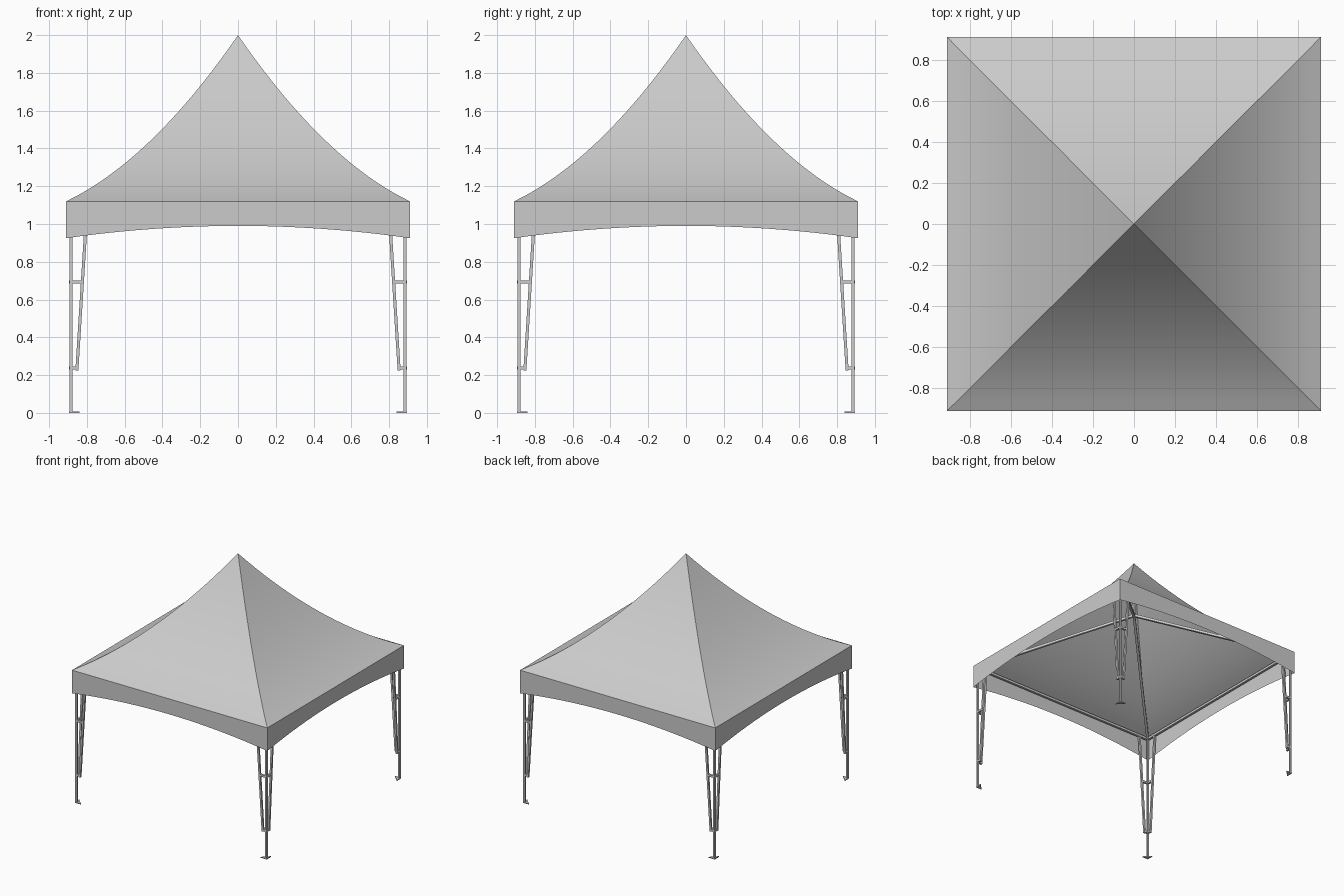
import bpy, bmesh, math
from mathutils import Vector, Matrix

if "Cube" in bpy.data.objects:
    bpy.data.objects.remove(bpy.data.objects["Cube"])

HALF, EAVE, PEAK, LEG = 0.91, 1.12, 2.0, 0.885


def finish(name, bm, smooth=False):
    mesh = bpy.data.meshes.new(name)
    bm.to_mesh(mesh)
    bm.free()
    ob = bpy.data.objects.new(name, mesh)
    bpy.context.collection.objects.link(ob)
    if smooth:
        bpy.ops.object.select_all(action='DESELECT')
        ob.select_set(True)
        bpy.context.view_layer.objects.active = ob
        bpy.ops.object.shade_smooth_by_angle(angle=math.radians(20))
    return ob


def bar(bm, a, b, w):
    """Square tube of width w between points a and b."""
    a, b = Vector(a), Vector(b)
    d = b - a
    z = d.normalized()
    side = Vector((1, 0, 0)) if abs(z.x) < 0.6 else Vector((0, 1, 0))
    if abs(z.x) > 0.3 and abs(z.y) > 0.3:
        side = Vector((z.y, -z.x, 0))
    y = z.cross(side).normalized()
    x = y.cross(z)
    rot = Matrix((x, y, z)).transposed().to_4x4()
    m = Matrix.Translation((a + b) / 2) @ rot @ Matrix.Diagonal((w, w, d.length, 1))
    bmesh.ops.create_cube(bm, size=1, matrix=m)


# Canopy roof: concave pyramid made of square rings
bm = bmesh.new()
N = 20
corners = [(-1, -1), (1, -1), (1, 1), (-1, 1)]
previous = None
for i in range(N):
    r = HALF * (1 - i / N)
    d = HALF - r
    z = EAVE + 0.48 * d + (PEAK - EAVE - 0.48 * HALF) * (d / HALF) ** 2
    ring = [bm.verts.new((r * x, r * y, z)) for x, y in corners]
    if previous:
        for k in range(4):
            j = (k + 1) % 4
            bm.faces.new((previous[k], previous[j], ring[j], ring[k]))
    previous = ring
apex = bm.verts.new((0, 0, PEAK))
for k in range(4):
    bm.faces.new((previous[k], previous[(k + 1) % 4], apex))
finish("canopy_roof", bm, True)

# Valance: hanging strip with an arched lower edge on each side
bm = bmesh.new()
M = 24
for s in range(4):
    rot = Matrix.Rotation(s * math.pi / 2, 3, 'Z')
    cols = []
    for i in range(M + 1):
        t = 2 * i / M - 1
        low = 0.99 - 0.065 * t * t
        cols.append([bm.verts.new(rot @ Vector((HALF * t, -HALF, z))) for z in (low, EAVE)])
    for a, b in zip(cols, cols[1:]):
        bm.faces.new((a[0], b[0], b[1], a[1]))
bmesh.ops.remove_doubles(bm, verts=bm.verts, dist=1e-5)
finish("valance", bm, True)

# Corner legs, each with two slanted braces and short connectors
for (sx, sy), place in zip(corners, ("front_left", "front_right", "back_right", "back_left")):
    bm = bmesh.new()
    bar(bm, (sx * LEG, sy * LEG, 0), (sx * LEG, sy * LEG, 1.11), 0.016)
    finish(place + "_leg", bm)

    bm = bmesh.new()
    for swap in (False, True):
        def at(u, z):
            return (sx * LEG, sy * u, z) if swap else (sx * u, sy * LEG, z)
        bar(bm, at(0.853, 0.225), at(0.798, 1.105), 0.016)
        bar(bm, at(LEG, 0.237), at(0.848, 0.237), 0.017)
        bar(bm, at(LEG, 0.693), at(0.824, 0.693), 0.017)
    finish(place + "_braces", bm)

    # Triangular foot plate
    bm = bmesh.new()
    pts = [(0.894, 0.894), (0.838, 0.894), (0.894, 0.838)]
    face = bm.faces.new([bm.verts.new((sx * x, sy * y, 0)) for x, y in pts])
    ext = bmesh.ops.extrude_face_region(bm, geom=[face])
    bmesh.ops.translate(bm, vec=(0, 0, 0.008),
                        verts=[v for v in ext["geom"] if isinstance(v, bmesh.types.BMVert)])
    bmesh.ops.recalc_face_normals(bm, faces=bm.faces)
    finish(place + "_foot", bm)

# Eave beams around the top of the legs
bm = bmesh.new()
for k in range(4):
    (ax, ay), (bx, by) = corners[k], corners[(k + 1) % 4]
    bar(bm, (ax * LEG, ay * LEG, 1.1), (bx * LEG, by * LEG, 1.1), 0.02)
finish("eave_beams", bm)

# Straight rafters from corners to the central hub
bm = bmesh.new()
for x, y in corners:
    bar(bm, (x * LEG, y * LEG, 1.105), (0, 0, 1.52), 0.02)
finish("rafters", bm)

# Mast holding up the peak
bm = bmesh.new()
bar(bm, (0, 0, 1.5), (0, 0, 1.97), 0.02)
finish("peak_mast", bm)
